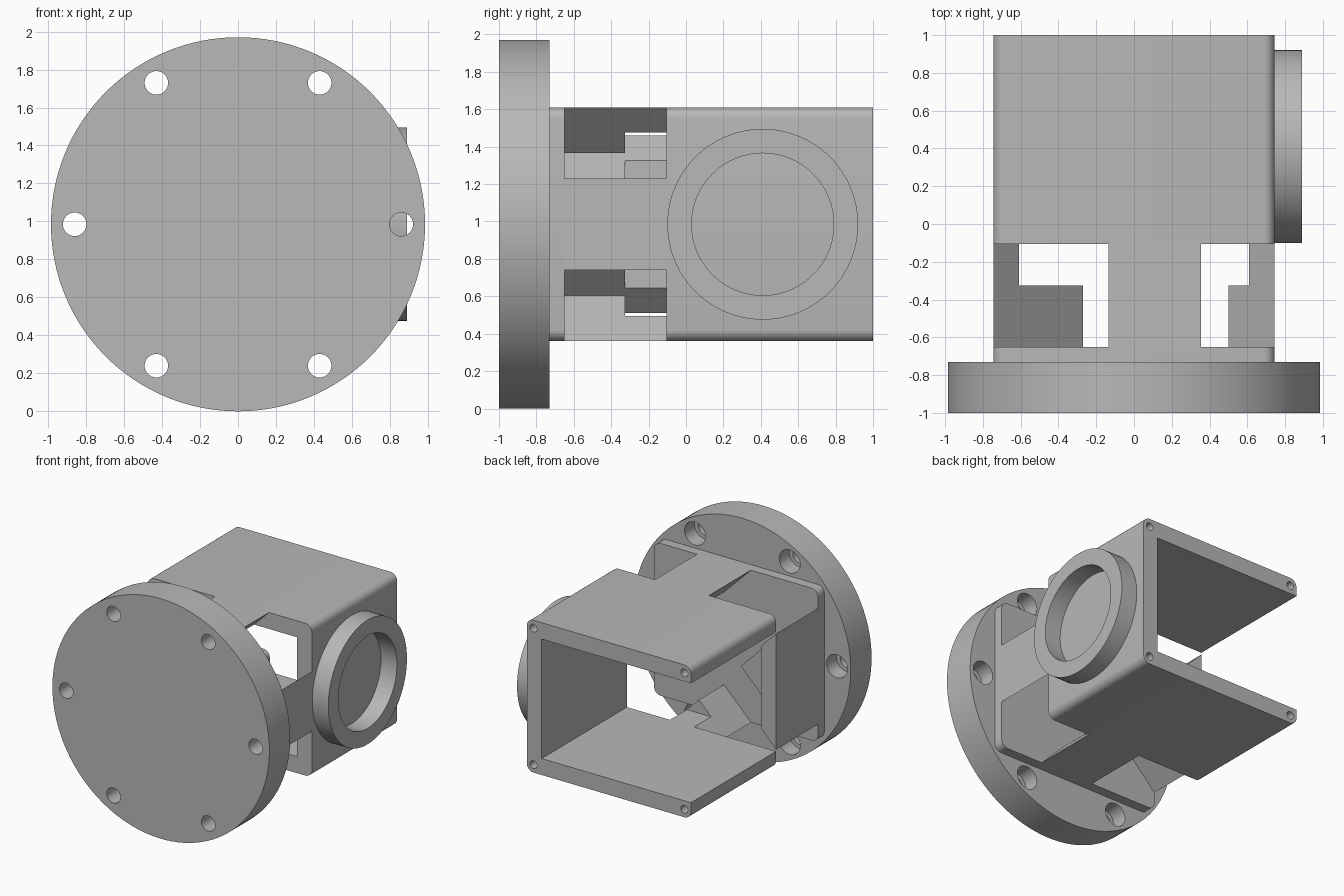
import bpy, bmesh, math
from mathutils import Matrix, Vector

cube = bpy.data.objects.get("Cube")
if cube:
    bpy.data.objects.remove(cube, do_unlink=True)

grey = bpy.data.materials.new("plain_grey")
grey.use_nodes = True
grey.diffuse_color = (0.48, 0.48, 0.48, 1)
grey.node_tree.nodes["Principled BSDF"].inputs["Base Color"].default_value = (0.48, 0.48, 0.48, 1)

MID = 0.985                      # height of the main axis
HALF = 0.745                     # half width of the housing
LOW, HIGH = 0.36, 1.61           # housing bottom and top
WALL = 0.135
BASE, STEP, CAVITY = -0.65, -0.325, -0.105   # depth stations along y


def finish(name, bm):
    bmesh.ops.recalc_face_normals(bm, faces=bm.faces)
    mesh = bpy.data.meshes.new(name)
    bm.to_mesh(mesh)
    bm.free()
    mesh.materials.append(grey)
    obj = bpy.data.objects.new(name, mesh)
    bpy.context.collection.objects.link(obj)
    return obj


def prism(name, outline, y0, y1):
    """Extrude an x-z outline along y."""
    bm = bmesh.new()
    face = bm.faces.new([bm.verts.new((x, y0, z)) for x, z in outline])
    ext = bmesh.ops.extrude_face_region(bm, geom=[face])
    verts = [v for v in ext["geom"] if isinstance(v, bmesh.types.BMVert)]
    bmesh.ops.translate(bm, verts=verts, vec=(0, y1 - y0, 0))
    return finish(name, bm)


def add_cylinder(bm, centre, radius, length, axis, sides):
    rot = Vector((0, 0, 1)).rotation_difference(Vector(axis)).to_matrix().to_4x4()
    bmesh.ops.create_cone(bm, cap_ends=True, segments=sides, radius1=radius, radius2=radius,
                          depth=length, matrix=Matrix.Translation(centre) @ rot)


def cylinder(name, *args):
    bm = bmesh.new()
    add_cylinder(bm, *args)
    return finish(name, bm)


def cut(obj, name, holes):
    """Subtract a set of separate cylinders."""
    bm = bmesh.new()
    for hole in holes:
        add_cylinder(bm, *hole)
    cutter = finish(name, bm)
    cutter.hide_render = True
    mod = obj.modifiers.new("cut", "BOOLEAN")
    mod.operation = "DIFFERENCE"
    mod.solver = "EXACT"
    mod.object = cutter
    bpy.context.view_layer.objects.active = obj
    bpy.ops.object.modifier_apply(modifier=mod.name)
    bpy.data.objects.remove(cutter, do_unlink=True)


def smooth(obj):
    bpy.ops.object.select_all(action="DESELECT")
    obj.select_set(True)
    bpy.context.view_layer.objects.active = obj
    bpy.ops.object.shade_smooth_by_angle(angle=math.radians(30))


def rounded_outline(radius=0.06, steps=6):
    """Housing outline, from its top -x corner clockwise to its bottom -x corner."""
    points = []
    for sx, sz, start in ((-1, 1, 180), (1, 1, 90), (1, -1, 0), (-1, -1, -90)):
        cx = sx * (HALF - radius)
        cz = (HIGH if sz > 0 else LOW) - sz * radius
        for i in range(steps + 1):
            a = math.radians(start - 90 * i / steps)
            points.append((cx + radius * math.cos(a), cz + radius * math.sin(a)))
    return points


# Round flange with six counterbored bolt holes
flange = cylinder("flange", (0, -0.865, MID), 0.985, 0.27, (0, 1, 0), 128)
bolts = [(0.86 * math.cos(k * math.pi / 3), MID + 0.86 * math.sin(k * math.pi / 3)) for k in range(6)]
cut(flange, "bolt_cutter", [((x, -0.86, z), 0.062, 0.6, (0, 1, 0), 32) for x, z in bolts])
cut(flange, "counterbore_cutter", [((x, -0.72, z), 0.095, 0.28, (0, 1, 0), 32) for x, z in bolts])
smooth(flange)

# Base plate behind the flange
smooth(prism("base_plate", rounded_outline(), -0.73, BASE))

# Housing shell: top, bottom and +x walls, open at the back and at -x
shell_outline = rounded_outline() + [(-HALF, LOW + WALL), (HALF - WALL, LOW + WALL),
                                     (HALF - WALL, HIGH - WALL), (-HALF, HIGH - WALL)]
shell = prism("housing_shell", shell_outline, CAVITY, 1)
corners = [(sx * (HALF - 0.06), z) for sx in (-1, 1) for z in (LOW + 0.065, HIGH - 0.065)]
cut(shell, "screw_cutter", [((x, 0.95, z), 0.032, 0.4, (0, 1, 0), 20) for x, z in corners])
smooth(shell)

# Four wedge supports between crossing diagonal channels, stepped down to wall thickness
wedges = {
    "top": ((-0.135, HIGH), (0.355, HIGH), (0.11, HIGH - 0.245)),
    "bottom": ((-0.135, LOW), (0.355, LOW), (0.11, LOW + 0.245)),
    "left": ((HALF, 0.74), (HALF, 1.23), (0.5, MID)),
    "right": ((-HALF, 0.51), (-HALF, 1.46), (-0.27, MID)),
}
for side, (p, q, apex) in wedges.items():
    p, q, apex = Vector(p), Vector(q), Vector(apex)
    ratio = WALL / ((p + q) / 2 - apex).length
    prism(side + "_wedge", [p, q, apex], BASE, STEP)
    prism(side + "_web", [p, q, q.lerp(apex, ratio), p.lerp(apex, ratio)], STEP, CAVITY)

# Raised ring on the +x wall, closed by the wall behind it
ring = cylinder("side_ring", (0.8175, 0.41, MID), 0.51, 0.145, (1, 0, 0), 96)
cut(ring, "ring_cutter", [((0.82, 0.41, MID), 0.38, 0.4, (1, 0, 0), 96)])
smooth(ring)
